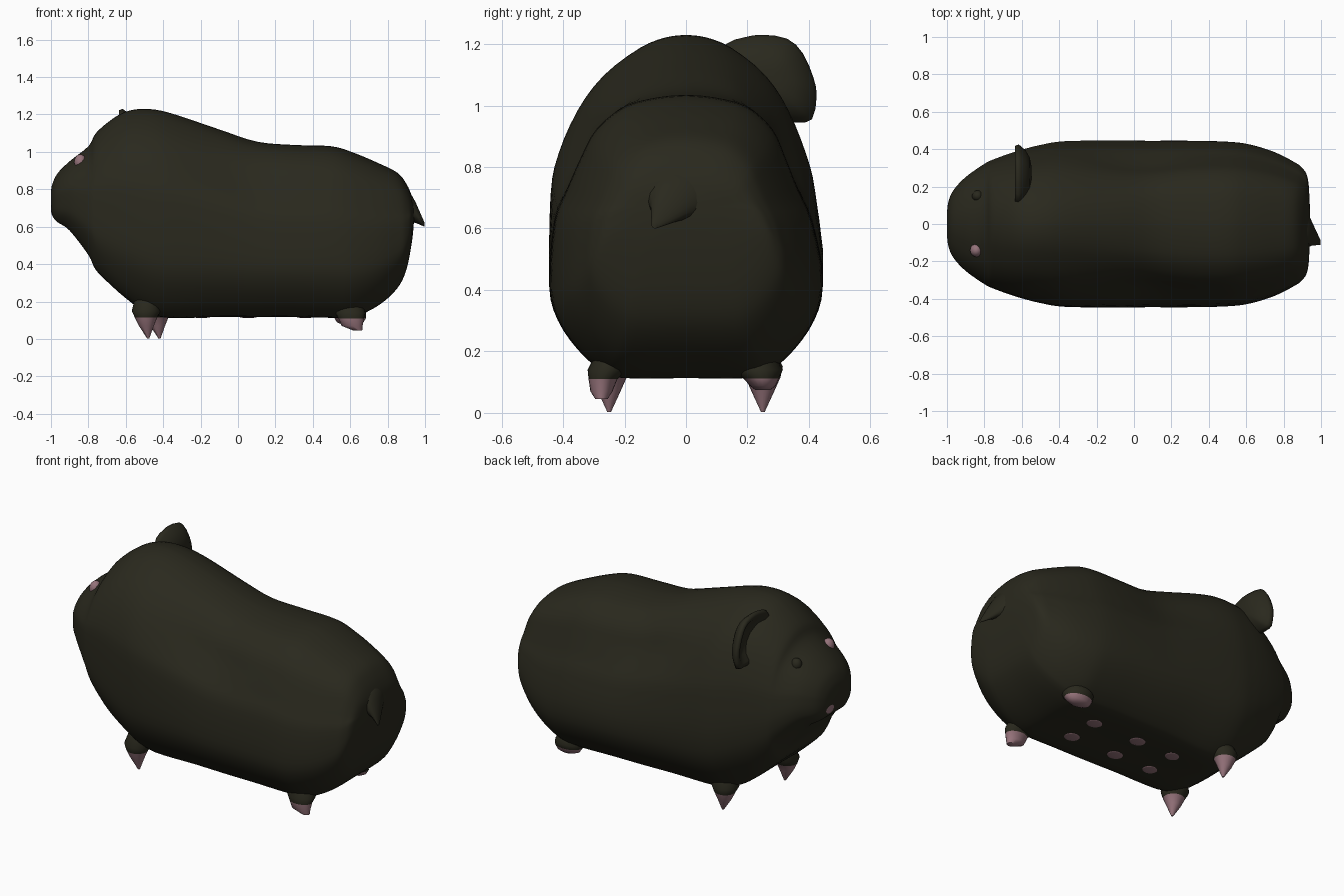
import bpy, bmesh, math
from mathutils import Vector

if "Cube" in bpy.data.objects:
    bpy.data.objects.remove(bpy.data.objects["Cube"])


def material(name, rgb):
    m = bpy.data.materials.new(name)
    m.diffuse_color = (*rgb, 1)
    m.use_nodes = True
    m.node_tree.nodes["Principled BSDF"].inputs["Base Color"].default_value = m.diffuse_color
    return m


DARK = material("dark olive", (0.0225, 0.0215, 0.0125))
PINK = material("dusty pink", (0.30, 0.17, 0.195))


def finish(name, bm, mats, angle=60):
    bmesh.ops.recalc_face_normals(bm, faces=bm.faces)
    me = bpy.data.meshes.new(name)
    bm.to_mesh(me)
    bm.free()
    ob = bpy.data.objects.new(name, me)
    bpy.context.collection.objects.link(ob)
    for m in mats:
        me.materials.append(m)
    bpy.ops.object.select_all(action='DESELECT')
    ob.select_set(True)
    bpy.context.view_layer.objects.active = ob
    bpy.ops.object.shade_smooth_by_angle(angle=math.radians(angle))
    return ob


def loft(bm, rings):
    """Bridge a list of closed point rings with end caps; returns the faces per band."""
    vs = [[bm.verts.new(p) for p in r] for r in rings]
    n = len(vs[0])
    bands = [[bm.faces.new((a[i], a[(i + 1) % n], b[(i + 1) % n], b[i])) for i in range(n)]
             for a, b in zip(vs, vs[1:])]
    bm.faces.new(vs[0])
    bm.faces.new(vs[-1])
    return bands


def smooth_path(pts, steps):
    """Catmull-Rom interpolation of tuples."""
    out = []
    for i in range(len(pts) - 1):
        p = [Vector(pts[max(0, min(len(pts) - 1, i + k))]) for k in (-1, 0, 1, 2)]
        for s in range(steps):
            t = s / steps
            out.append(0.5 * (2 * p[1] + (p[2] - p[0]) * t
                              + (2 * p[0] - 5 * p[1] + 4 * p[2] - p[3]) * t * t
                              + (3 * p[1] - p[0] - 3 * p[2] + p[3]) * t ** 3))
    out.append(Vector(pts[-1]))
    return out


def ramp(v, a, b):
    u = max(0, min(1, (v - a) / (b - a)))
    return u * u * (3 - 2 * u)


# Body and head: one rounded section lofted along x (x, bottom, top, half width)
stations = [(-1.0, .72, .79, .06), (-.992, .66, .83, .12), (-.965, .625, .885, .18),
            (-.9, .58, .95, .25), (-.8, .45, 1.03, .32), (-.76, .37, 1.10, .34),
            (-.68, .29, 1.17, .37), (-.6, .22, 1.215, .395), (-.5, .15, 1.23, .42),
            (-.37, .115, 1.21, .44), (-.1, .12, 1.12, .445), (.1, .12, 1.055, .445),
            (.3, .12, 1.037, .445), (.5, .115, 1.03, .44), (.62, .12, .995, .425),
            (.75, .18, .94, .385), (.85, .27, .89, .335), (.9, .37, .83, .30),
            (.93, .52, .76, .24), (.94, .62, .70, .1)]
# half section: (height fraction, width fraction at shoulder, at rump)
section = [(0, 0, 0), (0, .45, .48), (.03, .62, .64), (.1, .79, .8), (.2, .94, .94),
           (.32, 1, 1), (.55, 1, .965), (.66, .95, .88), (.78, .82, .775), (.88, .63, .66),
           (.96, .36, .45), (.992, .16, .2), (1, 0, 0)]
half = [(t, max(0, a), max(0, b)) for t, a, b in smooth_path(section, 3)]
outline = [(*h, 1) for h in half] + [(*h, -1) for h in half[-2:0:-1]]


def section_point(x, b, tp, w, t, shoulder, rump, side):
    r = ramp(x, -.45, .25)
    o = shoulder * (1 - r) + rump * r
    if t < .5:
        o **= 1 - .25 * ramp(-x, .5, .7)                         # fuller chest
    if t > .6:
        o *= 1 - .1 * math.exp(-(x / .25) ** 2) * ramp(t, .6, .8)  # dip behind shoulders
    if side > 0:
        o *= 1 - .06 * math.sin(math.pi * max(0, (t - .4) / .6))
    return (x, side * w * o, b + (tp - b) * t)


bm = bmesh.new()
loft(bm, [[section_point(*st, *o) for o in outline] for st in smooth_path(stations, 4)])
finish("body", bm, [DARK], 80)


# Legs: dark flared stub ending in a pink pointed foot (cx, cy, z, rx, ry)
def leg(name, stages):
    bm = bmesh.new()
    n = 20
    rings = [[(cx + rx * math.cos(k * math.tau / n), cy + ry * math.sin(k * math.tau / n), z)
              for k in range(n)] for cx, cy, z, rx, ry in stages]
    for i, band in enumerate(loft(bm, rings)):
        for f in band:
            f.material_index = int(i >= 2)
    for f in bm.faces:
        if len(f.verts) > 4:
            f.material_index = int(f.calc_center_median().z < .1)
    finish(name, bm, [DARK, PINK])


for side, tip_x in ((-1, -.48), (1, -.42)):
    c = tip_x - .01
    leg("front_leg_" + ("right" if side < 0 else "left"),
        [(c + .01, side * .22, .22, .07, .06), (c, side * .24, .15, .078, .075),
         (c - .002, side * .25, .115, .06, .057), (c, side * .25, .07, .04, .037),
         (tip_x, side * .25, .003, .006, .006)])

leg("rear_leg_right",
    [(.59, -.23, .2, .07, .06), (.6, -.255, .14, .082, .065), (.605, -.27, .11, .068, .047),
     (.61, -.275, .07, .056, .036), (.64, -.275, .045, .024, .02)])
leg("rear_leg_left",
    [(.59, .22, .2, .07, .06), (.595, .235, .14, .09, .08), (.6, .245, .112, .085, .058),
     (.6, .25, .088, .07, .042), (.605, .25, .075, .04, .025)])


# Tail: short flattened spike drooping to one side
bm = bmesh.new()
n = 16
rings = []
for x, y, z, ry, rz in [(.86, -.01, .72, .15, .10), (.925, -.03, .70, .10, .075),
                        (.95, -.05, .675, .065, .055), (.998, -.1, .61, .012, .01)]:
    rings.append([(x, y + ry * math.cos(k * math.tau / n), z + rz * math.sin(k * math.tau / n))
                  for k in range(n)])
loft(bm, rings)
finish("tail", bm, [DARK], 80)


# Ear: single cupped petal, hollow toward the snout
rim = [(.10, 1.14), (.13, 1.20), (.19, 1.222), (.25, 1.23), (.33, 1.217), (.38, 1.17), (.415, 1.09),
       (.425, 1.03), (.41, .955), (.36, .945), (.29, .95), (.2, 1.0), (.13, 1.07)]
loop = smooth_path(rim + rim[:1], 2)[:-1]
cy, cz = .27, 1.08


def ear_ring(scale, x):
    return [(x, cy + (y - cy) * scale, cz + (z - cz) * scale) for y, z in loop]


bm = bmesh.new()
loft(bm, [ear_ring(.25, -.548), ear_ring(.55, -.557), ear_ring(.8, -.58), ear_ring(.94, -.604),
          ear_ring(1, -.618), ear_ring(.95, -.636), ear_ring(.8, -.632), ear_ring(.55, -.605),
          ear_ring(.2, -.592)])
finish("ear", bm, [DARK], 80)


# Eyes, mouth and belly spots: flattened balls
def ball(name, pos, size, mat):
    bm = bmesh.new()
    bmesh.ops.create_uvsphere(bm, u_segments=20, v_segments=12, radius=1)
    for v in bm.verts:
        v.co = Vector([p + s * c for p, s, c in zip(pos, size, v.co)])
    finish(name, bm, [mat])


ball("eye_right", (-.843, -.14, .945), (.033, .036, .042), PINK)
ball("eye_left", (-.836, .15, .942), (.03, .03, .036), DARK)
ball("mouth", (-.982, .055, .69), (.018, .055, .04), PINK)
for i, x in enumerate((-.195, .055, .36)):
    for y in (-.095, .095):
        ball(f"belly_spot_{i}_{'right' if y < 0 else 'left'}", (x, y, .117), (.046, .04, .005), PINK)
